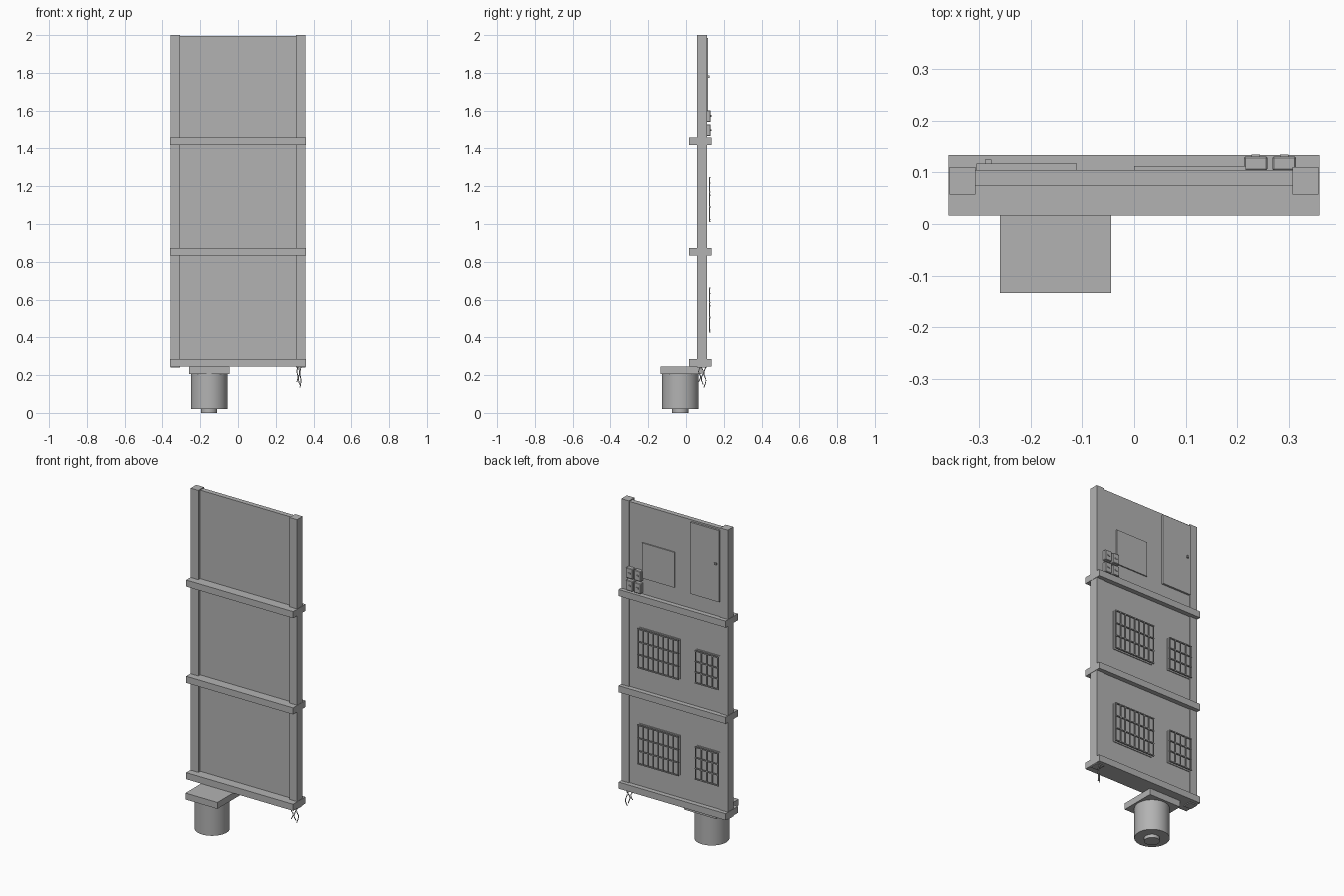
import bpy
import bmesh
from mathutils import Matrix, Vector

cube = bpy.data.objects.get("Cube")
if cube:
    bpy.data.objects.remove(cube, do_unlink=True)

grey = bpy.data.materials.new("plain grey")
grey.use_nodes = True
grey.diffuse_color = (0.45, 0.45, 0.45, 1)
grey.node_tree.nodes["Principled BSDF"].inputs["Base Color"].default_value = (0.45, 0.45, 0.45, 1)


def finish(name, bm):
    mesh = bpy.data.meshes.new(name)
    bm.to_mesh(mesh)
    bm.free()
    mesh.materials.append(grey)
    obj = bpy.data.objects.new(name, mesh)
    bpy.context.collection.objects.link(obj)
    return obj


def add_box(bm, x, y, z):
    """Add a box given its (low, high) range on each axis."""
    lo, hi = Vector((x[0], y[0], z[0])), Vector((x[1], y[1], z[1]))
    matrix = Matrix.Translation((lo + hi) / 2) @ Matrix.Diagonal((*(hi - lo), 1))
    bmesh.ops.create_cube(bm, size=1, matrix=matrix)


def box(name, x, y, z):
    bm = bmesh.new()
    add_box(bm, x, y, z)
    return finish(name, bm)


def cylinder(name, centre, radius, z):
    bm = bmesh.new()
    matrix = Matrix.Translation((*centre, (z[0] + z[1]) / 2))
    bmesh.ops.create_cone(bm, cap_ends=True, segments=48, radius1=radius,
                          radius2=radius, depth=z[1] - z[0], matrix=matrix)
    obj = finish(name, bm)
    bpy.ops.object.select_all(action='DESELECT')
    obj.select_set(True)
    bpy.context.view_layer.objects.active = obj
    bpy.ops.object.shade_smooth_by_angle()
    return obj


def window(name, x, z, columns, rows):
    """Thin pane with a raised grille of bars in front of it."""
    box(name + "_pane", x, (0.104, 0.11), z)
    bm = bmesh.new()
    depth, half = (0.123, 0.128), 0.003
    for i in range(columns + 1):
        c = x[0] + half + (x[1] - x[0] - 2 * half) * i / columns
        add_box(bm, (c - half, c + half), depth, z)
    for i in range(rows + 1):
        c = z[0] + half + (z[1] - z[0] - 2 * half) * i / rows
        add_box(bm, x, (0.122, 0.129), (c - half, c + half))
    finish(name + "_grille", bm)


# Wall panel, posts and cross beams
box("wall_panel", (-0.31, 0.31), (0.075, 0.105), (0.25, 1.995))
for side, x in (("left", (0.307, 0.358)), ("right", (-0.358, -0.307))):
    box(side + "_post", x, (0.057, 0.11), (0.24, 2.0))
for name, z in (("lower", 0.246), ("middle", 0.832), ("upper", 1.417)):
    box(name + "_beam", (-0.36, 0.36), (0.016, 0.134), (z, z + 0.04))

# Windows on the two lower storeys
for name, z in (("lower", 0.425), ("middle", 1.01)):
    window(name + "_large_window", (-0.037, 0.238), (z, z + 0.24), 8, 3)
    window(name + "_small_window", (-0.305, -0.149), (z + 0.01, z + 0.21), 4, 3)

# Door with knob, and wall board
box("door", (-0.305, -0.11), (0.104, 0.117), (1.55, 1.985))
box("door_knob", (-0.289, -0.276), (0.116, 0.125), (1.773, 1.786))
box("wall_board", (0.0, 0.217), (0.104, 0.112), (1.555, 1.77))

# Switch boxes, two by two
for row, z in (("lower", 1.465), ("upper", 1.54)):
    for side, x in (("inner", 0.213), ("outer", 0.268)):
        name = f"{row}_{side}_switch"
        body = box(name + "_box", (x, x + 0.046), (0.104, 0.131), (z, z + 0.062))
        bevel = body.modifiers.new("Bevel", 'BEVEL')
        bevel.width = 0.003
        box(name + "_lever", (x + 0.015, x + 0.031), (0.13, 0.135), (z + 0.027, z + 0.036))

# Motor under the lower beam
box("motor_plate", (-0.26, -0.045), (-0.134, 0.082), (0.207, 0.246))
cylinder("motor_body", (-0.153, -0.03), 0.097, (0.02, 0.208))
cylinder("motor_boss", (-0.153, -0.03), 0.043, (0.0, 0.021))

# Loose wires hanging from the left post
for i in range(3):
    wire = bpy.data.curves.new("hanging_wire", 'CURVE')
    wire.dimensions = '3D'
    wire.bevel_depth = 0.0025
    wire.bevel_resolution = 2
    wire.resolution_u = 6
    wire.materials.append(grey)
    spline = wire.splines.new('BEZIER')
    spline.bezier_points.add(3)
    x, y, drop = 0.315 + 0.008 * i, 0.072 + 0.014 * i, 0.08 + 0.015 * i
    for k, point in enumerate(spline.bezier_points):
        sway = 0.005 * (-1) ** (k + i)
        point.co = (x + sway / 2, y + sway, 0.245 - drop * k / 3)
        point.handle_left_type = point.handle_right_type = 'AUTO'
    bpy.context.collection.objects.link(bpy.data.objects.new(f"hanging_wire_{i + 1}", wire))
